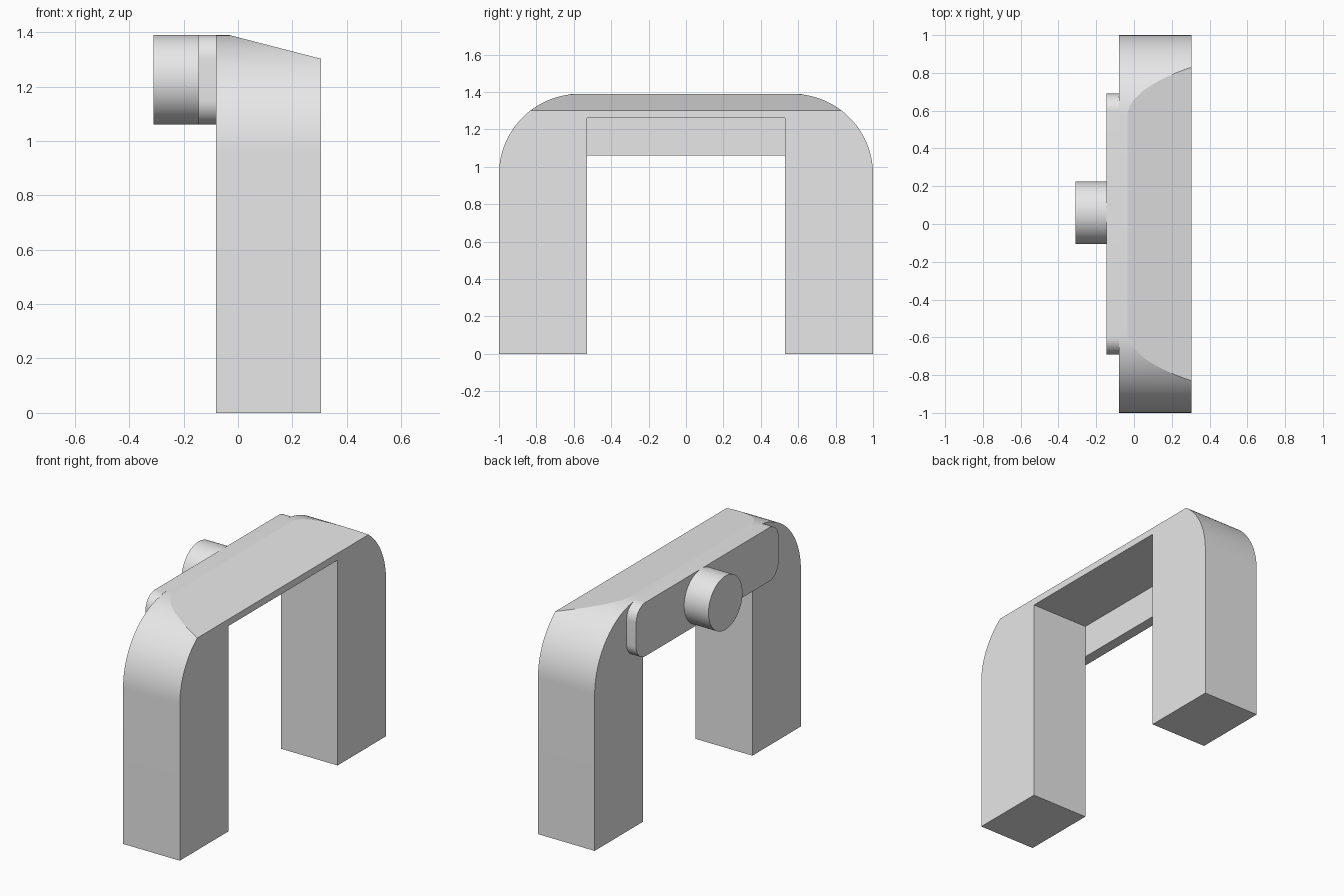
import bpy, bmesh
from math import sin, cos, pi, radians
from mathutils import Vector

cube = bpy.data.objects.get("Cube")
if cube:
    bpy.data.objects.remove(cube, do_unlink=True)

# One plain grey material
grey = bpy.data.materials.new("light_grey")
grey.use_nodes = True
grey.diffuse_color = (0.8, 0.8, 0.8, 1)
grey.node_tree.nodes["Principled BSDF"].inputs["Base Color"].default_value = (0.8, 0.8, 0.8, 1)

TOP = 1.39


def arc(cy, cz, r, start, end, steps):
    """Points (y, z) along an arc, angles in degrees."""
    angles = [radians(start + (end - start) * i / steps) for i in range(steps + 1)]
    return [(cy + r * cos(a), cz + r * sin(a)) for a in angles]


def prism(name, profile, x0, x1, cut=None):
    """Extrude a (y, z) profile along x, optionally slicing off one side of a plane."""
    bm = bmesh.new()
    face = bm.faces.new([bm.verts.new((x0, y, z)) for y, z in profile])
    grown = bmesh.ops.extrude_face_region(bm, geom=[face], use_keep_orig=True)
    verts = [g for g in grown["geom"] if isinstance(g, bmesh.types.BMVert)]
    bmesh.ops.translate(bm, verts=verts, vec=(x1 - x0, 0, 0))
    if cut:
        point, normal = cut
        geom = bm.verts[:] + bm.edges[:] + bm.faces[:]
        bmesh.ops.bisect_plane(bm, geom=geom, plane_co=point, plane_no=normal,
                               clear_outer=True, dist=1e-5)
        open_edges = [e for e in bm.edges if e.is_boundary]
        bmesh.ops.holes_fill(bm, edges=open_edges, sides=0)
    bmesh.ops.recalc_face_normals(bm, faces=bm.faces[:])
    mesh = bpy.data.meshes.new(name)
    bm.to_mesh(mesh)
    bm.free()
    mesh.materials.append(grey)
    obj = bpy.data.objects.new(name, mesh)
    bpy.context.collection.objects.link(obj)
    bpy.ops.object.select_all(action='DESELECT')
    obj.select_set(True)
    bpy.context.view_layer.objects.active = obj
    bpy.ops.object.shade_smooth_by_angle(angle=radians(13))
    return obj


# Arched body: two legs, rounded shoulders and a sloping top
R = 0.43
half = [(0.53, 1.26), (0.53, 0), (1, 0)] + arc(1 - R, TOP - R, R, 0, 90, 28)
body = half + [(-y, z) for y, z in reversed(half)]
slope = Vector((0.088, 0, 0.34)).normalized()
prism("arch_body", body, -0.08, 0.305, cut=((-0.035, 0, TOP), slope))

# Rounded backing plate on the side of the crossbar
r = 0.09
low, high, end = 1.06 + r, TOP - r, 0.69 - r
plate = []
for cy, cz, a in ((end, low, -90), (end, high, 0), (-end, high, 90), (-end, low, 180)):
    plate += arc(cy, cz, r, a, a + 90, 14)
prism("backing_plate", plate, -0.145, -0.08)

# Round knob set slightly off centre
prism("knob", arc(0.06, 1.225, 0.165, 0, 360, 64)[:-1], -0.31, -0.145)
